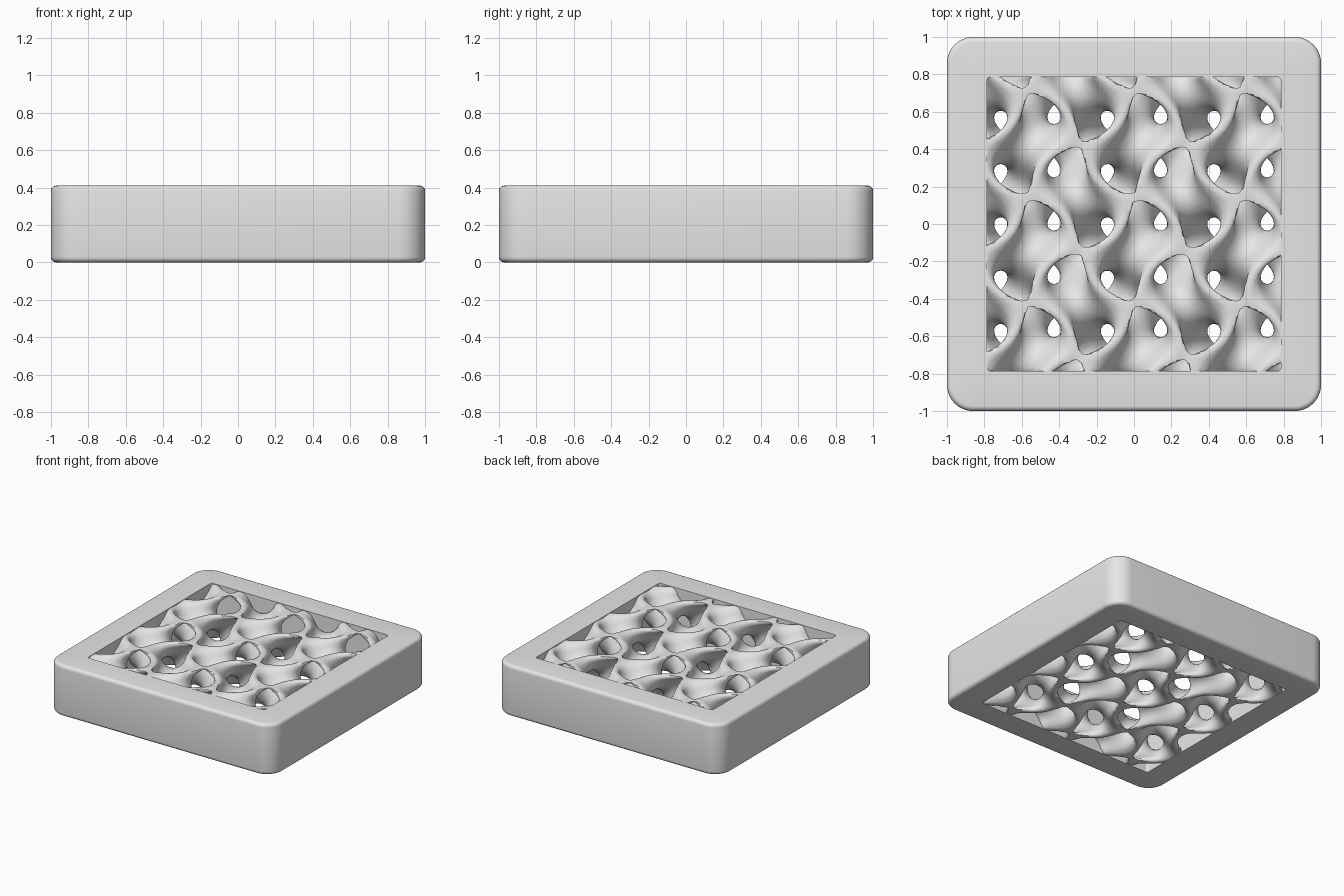
import bpy
import math
from mathutils import Vector

if "Cube" in bpy.data.objects:
    bpy.data.objects.remove(bpy.data.objects["Cube"], do_unlink=True)

HEIGHT = 0.41
MID = HEIGHT / 2
INNER = 0.785          # half width of the opening in the frame
PERIOD = 0.57          # gyroid cell size
K = 2 * math.pi / PERIOD
WALL = 0.54            # gyroid level that sets the sheet thickness
FILLET = 0.045         # softening where the sheet meets top and bottom

grey = bpy.data.materials.new("light grey")
grey.use_nodes = True
grey.diffuse_color = (0.8, 0.8, 0.8, 1)
bsdf = next(n for n in grey.node_tree.nodes if n.type == 'BSDF_PRINCIPLED')
bsdf.inputs["Base Color"].default_value = (0.8, 0.8, 0.8, 1)


def add_object(name, verts, faces, angle):
    mesh = bpy.data.meshes.new(name)
    mesh.from_pydata(verts, [], faces)
    mesh.materials.append(grey)
    mesh.update()
    obj = bpy.data.objects.new(name, mesh)
    bpy.context.collection.objects.link(obj)
    bpy.ops.object.select_all(action='DESELECT')
    obj.select_set(True)
    bpy.context.view_layer.objects.active = obj
    bpy.ops.object.shade_smooth_by_angle(angle=math.radians(angle))
    return obj


# Frame: rounded-square rings lofted around a closed cross-section
def rounded_square(half, radius, z, steps=10):
    ring = []
    for corner in range(4):
        base = corner * math.pi / 2
        sx = 1 if corner in (0, 3) else -1
        sy = 1 if corner in (0, 1) else -1
        for i in range(steps + 1):
            a = base + i / steps * math.pi / 2
            ring.append((sx * (half - radius) + radius * math.cos(a),
                         sy * (half - radius) + radius * math.sin(a), z))
    return ring


def build_frame():
    bevel, corner, arc = 0.028, 0.14, 5
    rings = []
    for top in (False, True):
        for i in range(arc + 1):
            a = (i if top else arc - i) / arc * math.pi / 2
            inset = bevel * (1 - math.cos(a))
            drop = bevel * (1 - math.sin(a))
            rings.append(rounded_square(1 - inset, corner - inset,
                                        HEIGHT - drop if top else drop))
    rings.append(rounded_square(INNER, 0.015, HEIGHT))
    rings.append(rounded_square(INNER, 0.015, 0))
    n, count = len(rings[0]), len(rings)
    faces = []
    for r in range(count):
        s = (r + 1) % count
        for i in range(n):
            j = (i + 1) % n
            faces.append((r * n + i, r * n + j, s * n + j, s * n + i))
    add_object("frame", [v for ring in rings for v in ring], faces, 30)


# Lattice: thickened gyroid sheet, clipped to the slab with soft edges
def smooth_max(a, b):
    h = max(FILLET - abs(a - b), 0) / FILLET
    return max(a, b) + h * h * FILLET / 4


def build_lattice():
    step = 0.018
    reach = INNER + 0.012
    nx = 2 * math.ceil(reach / step) + 3
    nz = 2 * math.ceil(MID / step) + 3
    xs = [(i - (nx - 1) / 2) * step for i in range(nx)]
    zs = [(i - (nz - 1) / 2) * step for i in range(nz)]
    wave_x = [(math.sin(K * v), math.cos(K * v)) for v in xs]
    wave_z = [(math.sin(K * v), math.cos(K * v)) for v in zs]
    field, points = [], []
    for x, (sx, cx) in zip(xs, wave_x):
        for y, (sy, cy) in zip(xs, wave_x):
            side = max(abs(x), abs(y)) - reach
            for z, (sz, cz) in zip(zs, wave_z):
                g = sx * cy + sy * cz + sz * cx
                sheet = (abs(g) - WALL) / (1.4 * K)
                field.append(max(smooth_max(sheet, abs(z) - MID), side))
                points.append((x, y, z + MID))

    # Surface net: one vertex per crossed cell, one quad per crossed edge
    stride = (nx * nz, nz, 1)
    cells, quads = {}, []
    for p in range(len(field) - stride[0]):
        f = field[p]
        for axis in range(3):
            q = p + stride[axis]
            if (f < 0) == (field[q] < 0):
                continue
            b, c = stride[(axis + 1) % 3], stride[(axis + 2) % 3]
            hit = Vector(points[p]).lerp(Vector(points[q]), f / (f - field[q]))
            quad = (p - b - c, p - c, p, p - b)
            for cell in quad:
                cells.setdefault(cell, []).append(hit)
            quads.append(quad if f < 0 else quad[::-1])
    index = {cell: i for i, cell in enumerate(cells)}
    verts = [sum(hits, Vector()) / len(hits) for hits in cells.values()]
    faces = [[index[cell] for cell in quad] for quad in quads]
    add_object("gyroid_lattice", verts, faces, 50)


build_frame()
build_lattice()
